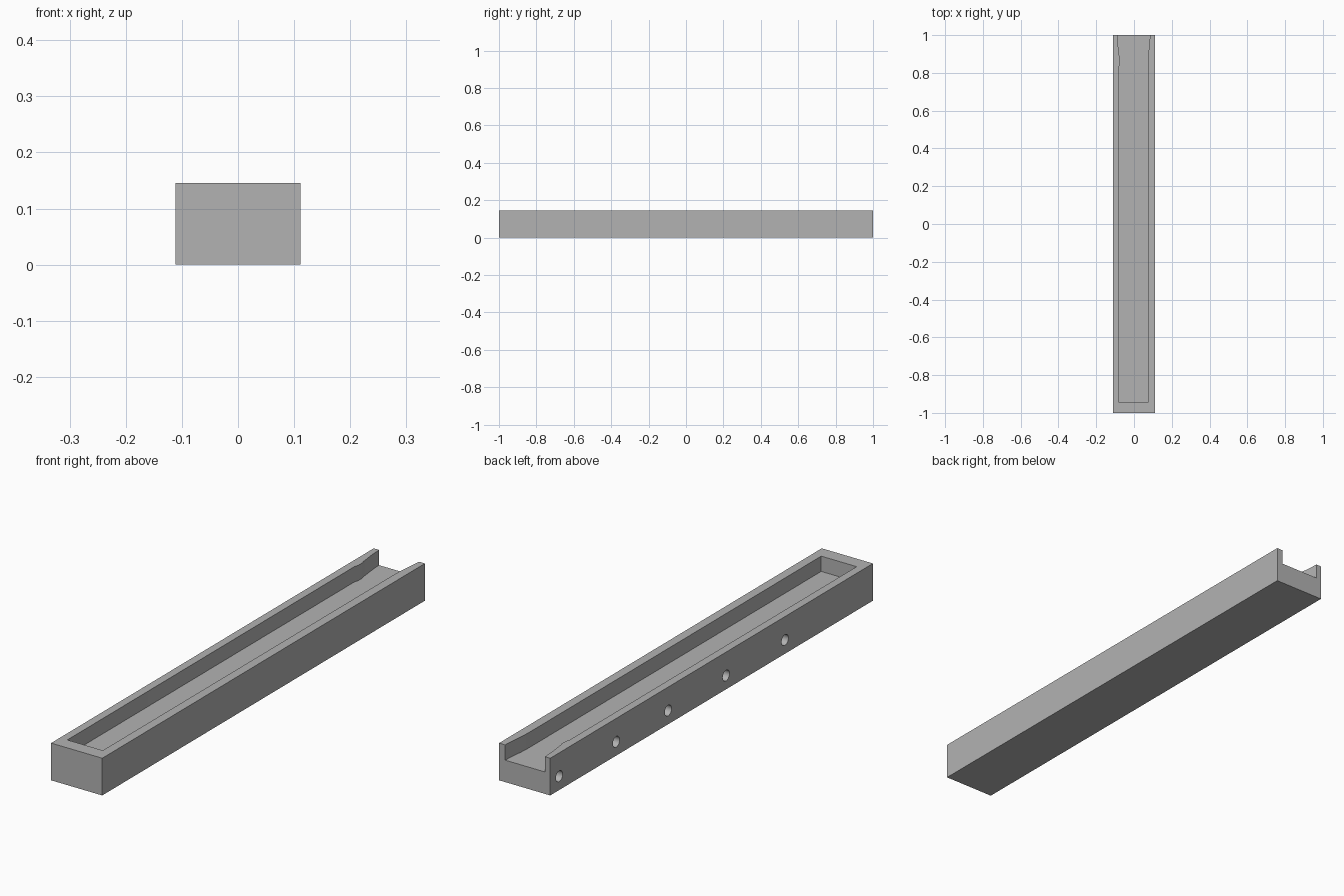
import bpy, bmesh, math
from mathutils import Matrix, Vector

cube = bpy.data.objects.get("Cube")
if cube:
    bpy.data.objects.remove(cube, do_unlink=True)

HALF_W, HEIGHT, FLOOR = 0.111, 0.146, 0.086
HOLE_Z, HOLE_R, HOLE_DEPTH = 0.054, 0.021, 0.1

grey = bpy.data.materials.new("plain grey")
grey.use_nodes = True
colour = (0.45, 0.45, 0.45, 1)
grey.diffuse_color = colour
grey.node_tree.nodes["Principled BSDF"].inputs["Base Color"].default_value = colour


def make_object(name, bm):
    bmesh.ops.recalc_face_normals(bm, faces=bm.faces)
    mesh = bpy.data.meshes.new(name)
    bm.to_mesh(mesh)
    bm.free()
    mesh.materials.append(grey)
    obj = bpy.data.objects.new(name, mesh)
    bpy.context.collection.objects.link(obj)
    return obj


def prism(name, outline, z0, z1):
    bm = bmesh.new()
    face = bm.faces.new([bm.verts.new((x, y, z0)) for x, y in outline])
    top = bmesh.ops.extrude_face_region(bm, geom=[face])["geom"]
    verts = [v for v in top if isinstance(v, bmesh.types.BMVert)]
    bmesh.ops.translate(bm, verts=verts, vec=Vector((0, 0, z1 - z0)))
    return make_object(name, bm)


def cut(target, cutter):
    cutter.hide_render = True
    cutter.hide_set(True)
    mod = target.modifiers.new(cutter.name, "BOOLEAN")
    mod.operation = "DIFFERENCE"
    mod.solver = "EXACT"
    mod.object = cutter


# Solid bar
bar = prism("channel_bar", [(-HALF_W, -1), (HALF_W, -1), (HALF_W, 1), (-HALF_W, 1)], 0, HEIGHT)

# Channel open at the back, with a flared mouth and a small bump on one wall
left_wall = [(0.075, -0.945), (0.075, 0.87), (0.077, 0.91), (0.082, 0.96), (0.085, 1), (0.085, 1.1)]
right_wall = [(-0.088, 1.1), (-0.088, 1), (-0.086, 0.96), (-0.080, 0.91), (-0.078, 0.89),
              (-0.074, 0.875), (-0.074, 0.85), (-0.079, 0.835), (-0.079, -0.945)]
cut(bar, prism("channel_cutter", left_wall + right_wall, FLOOR, HEIGHT + 0.1))

# Row of blind round holes along one side
bm = bmesh.new()
for y in (0.944, 0.591, 0.269, -0.09, -0.455):
    place = Matrix.Translation((-HALF_W, y, HOLE_Z)) @ Matrix.Rotation(math.pi / 2, 4, "Y")
    bmesh.ops.create_cone(bm, cap_ends=True, segments=32, radius1=HOLE_R, radius2=HOLE_R,
                          depth=2 * HOLE_DEPTH, matrix=place)
cut(bar, make_object("hole_cutter", bm))

# Smooth the hole walls, keep the block edges sharp
bpy.ops.object.select_all(action="DESELECT")
bpy.context.view_layer.objects.active = bar
bar.select_set(True)
for mod in list(bar.modifiers):
    bpy.ops.object.modifier_apply(modifier=mod.name)
bpy.ops.object.shade_smooth_by_angle(angle=math.radians(30))
